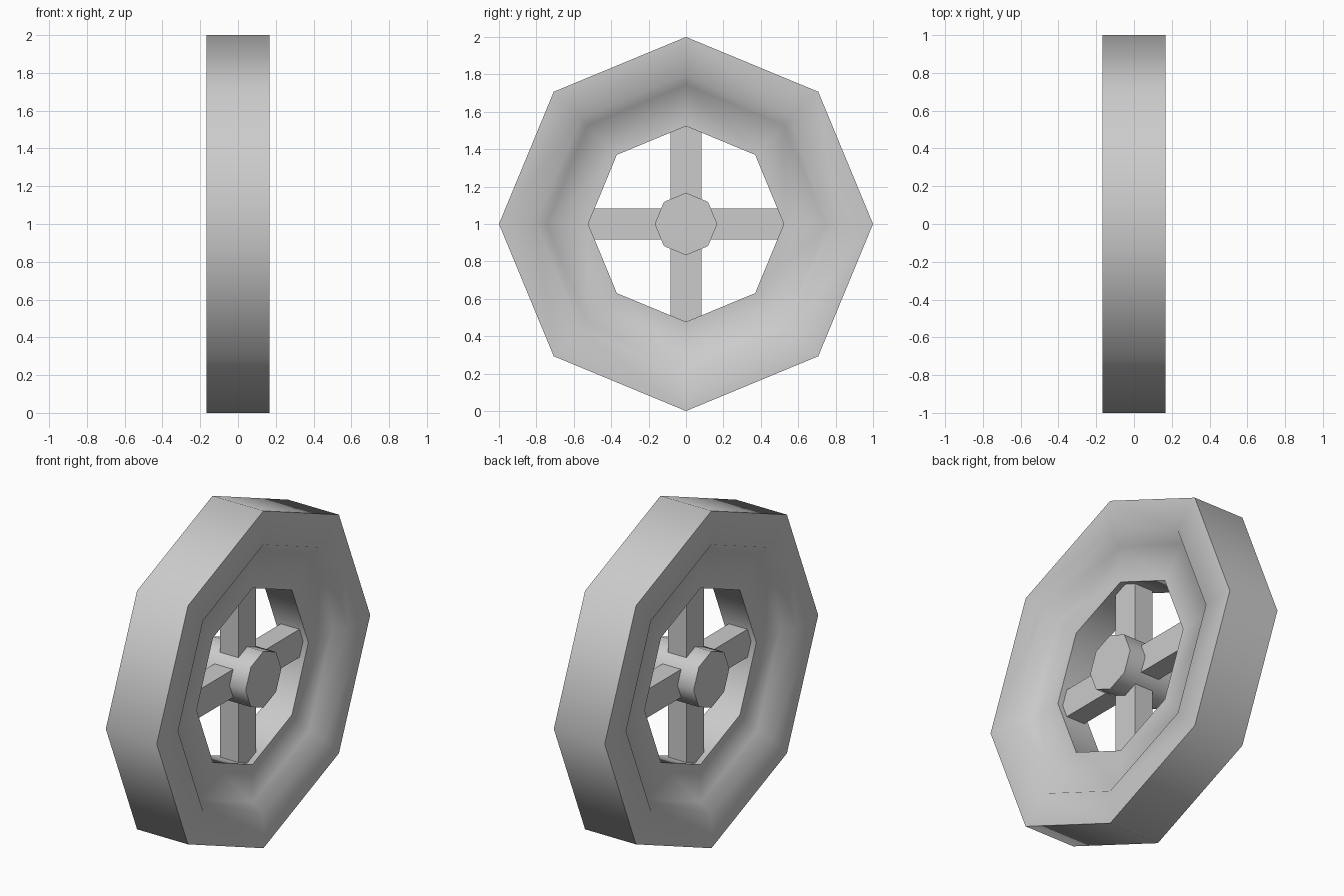
import bpy, bmesh, math

cube = bpy.data.objects.get("Cube")
if cube:
    bpy.data.objects.remove(cube, do_unlink=True)

SIDES = 8
HALF = 0.167      # half the wheel width
WEB = 0.095       # half the width of the recessed inner band
CENTRE = 1.0      # axle height

grey = bpy.data.materials.new("plain grey")
grey.use_nodes = True
grey.diffuse_color = (0.6, 0.6, 0.6, 1)
grey.node_tree.nodes["Principled BSDF"].inputs["Base Color"].default_value = (0.6, 0.6, 0.6, 1)


def finish(name, bm, smooth):
    bmesh.ops.recalc_face_normals(bm, faces=bm.faces)
    mesh = bpy.data.meshes.new(name)
    bm.to_mesh(mesh)
    bm.free()
    mesh.materials.append(grey)
    obj = bpy.data.objects.new(name, mesh)
    obj.location.z = CENTRE
    bpy.context.collection.objects.link(obj)
    if smooth:
        bpy.ops.object.select_all(action='DESELECT')
        obj.select_set(True)
        bpy.context.view_layer.objects.active = obj
        bpy.ops.object.shade_smooth_by_angle(angle=math.radians(65))


def turn(name, profile, closed):
    """Turn (radius, x) points around the axle; open profiles get end caps."""
    bm = bmesh.new()
    rings = []
    for r, x in profile:
        angles = [2 * math.pi * i / SIDES for i in range(SIDES)]
        rings.append([bm.verts.new((x, r * math.sin(a), r * math.cos(a))) for a in angles])
    pairs = list(zip(rings, rings[1:]))
    if closed:
        pairs.append((rings[-1], rings[0]))
    else:
        bm.faces.new(rings[0])
        bm.faces.new(rings[-1])
    for a, b in pairs:
        for i in range(SIDES):
            j = (i + 1) % SIDES
            bm.faces.new((a[i], a[j], b[j], b[i]))
    finish(name, bm, True)


# Rim with a shallow step down to the inner band on both sides
side = [(1.0, HALF), (0.8, HALF), (0.745, WEB), (0.523, WEB)]
turn("rim", side + [(r, -x) for r, x in reversed(side)], True)

# Hub
turn("hub", [(0.167, -HALF), (0.167, HALF)], False)

# Four square-cut spokes
for name, dy, dz in (("top", 0, 1), ("bottom", 0, -1), ("left", 1, 0), ("right", -1, 0)):
    bm = bmesh.new()
    bmesh.ops.create_cube(bm, size=1)
    for v in bm.verts:
        along = 0.31 + 0.42 * v.co.z
        across = 0.166 * v.co.y
        v.co = (0.122 * v.co.x, along * dy + across * dz, along * dz - across * dy)
    finish(name + "_spoke", bm, False)
